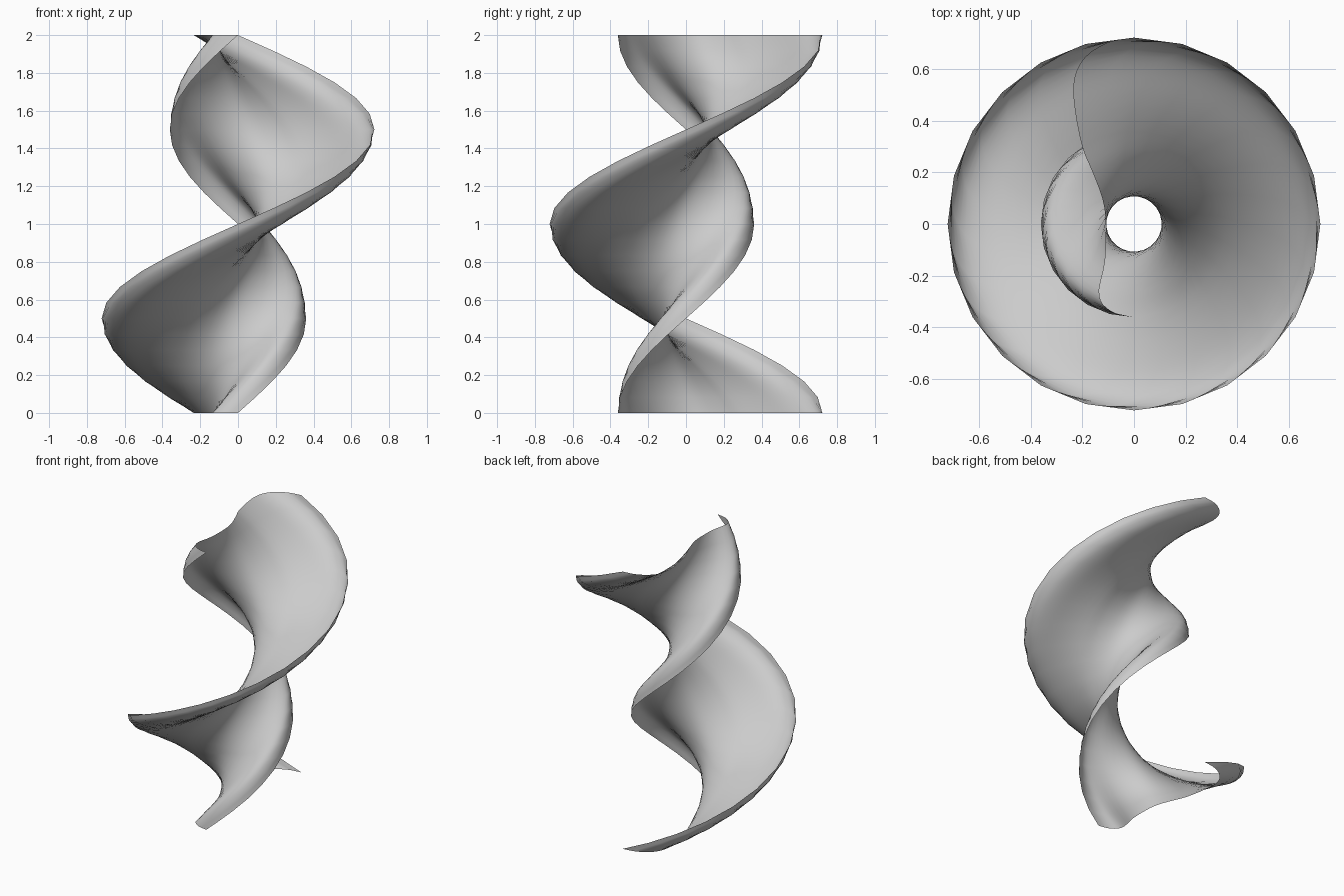
import bpy, bmesh, math
from mathutils import Vector, Matrix

if "Cube" in bpy.data.objects:
    bpy.data.objects.remove(bpy.data.objects["Cube"])

HEIGHT = 2.0
STEPS = 24      # 15 degrees per ring, one full turn
SUB = 3         # smooth subdivisions between profile points

# Open S-shaped cross-section, as seen from above
PROFILE = [(0, .722), (-.10, .704), (-.19, .646), (-.232, .56), (-.229, .445),
           (-.20, .298), (-.162, .205), (-.122, .097), (-.109, 0),
           (-.112, -.143), (-.135, -.255), (-.12, -.312), (-.066, -.348), (0, -.361)]


def smooth_path(points, sub):
    """Catmull-Rom curve through the points."""
    p = [Vector((x, y, 0)) for x, y in points]
    p = [2 * p[0] - p[1]] + p + [2 * p[-1] - p[-2]]
    path = []
    for a, b, c, d in zip(p, p[1:], p[2:], p[3:]):
        for k in range(sub):
            t = k / sub
            path.append(0.5 * (2 * b + (c - a) * t + (2 * a - 5 * b + 4 * c - d) * t ** 2
                               + (3 * b - a - 3 * c + d) * t ** 3))
    return path + [p[-2]]


# Twisted sheet: the profile rises while turning counter-clockwise
path = smooth_path(PROFILE, SUB)
bm = bmesh.new()
rings = []
for i in range(STEPS + 1):
    f = i / STEPS
    m = Matrix.Translation((0, 0, HEIGHT * f)) @ Matrix.Rotation(2 * math.pi * f, 4, 'Z')
    rings.append([bm.verts.new(m @ v) for v in path])
for lo, hi in zip(rings, rings[1:]):
    for j in range(len(path) - 1):
        bm.faces.new((lo[j], lo[j + 1], hi[j + 1], hi[j])).smooth = True

mesh = bpy.data.meshes.new("twisted_sheet")
bm.to_mesh(mesh)
bm.free()
bpy.context.collection.objects.link(bpy.data.objects.new("twisted_sheet", mesh))
